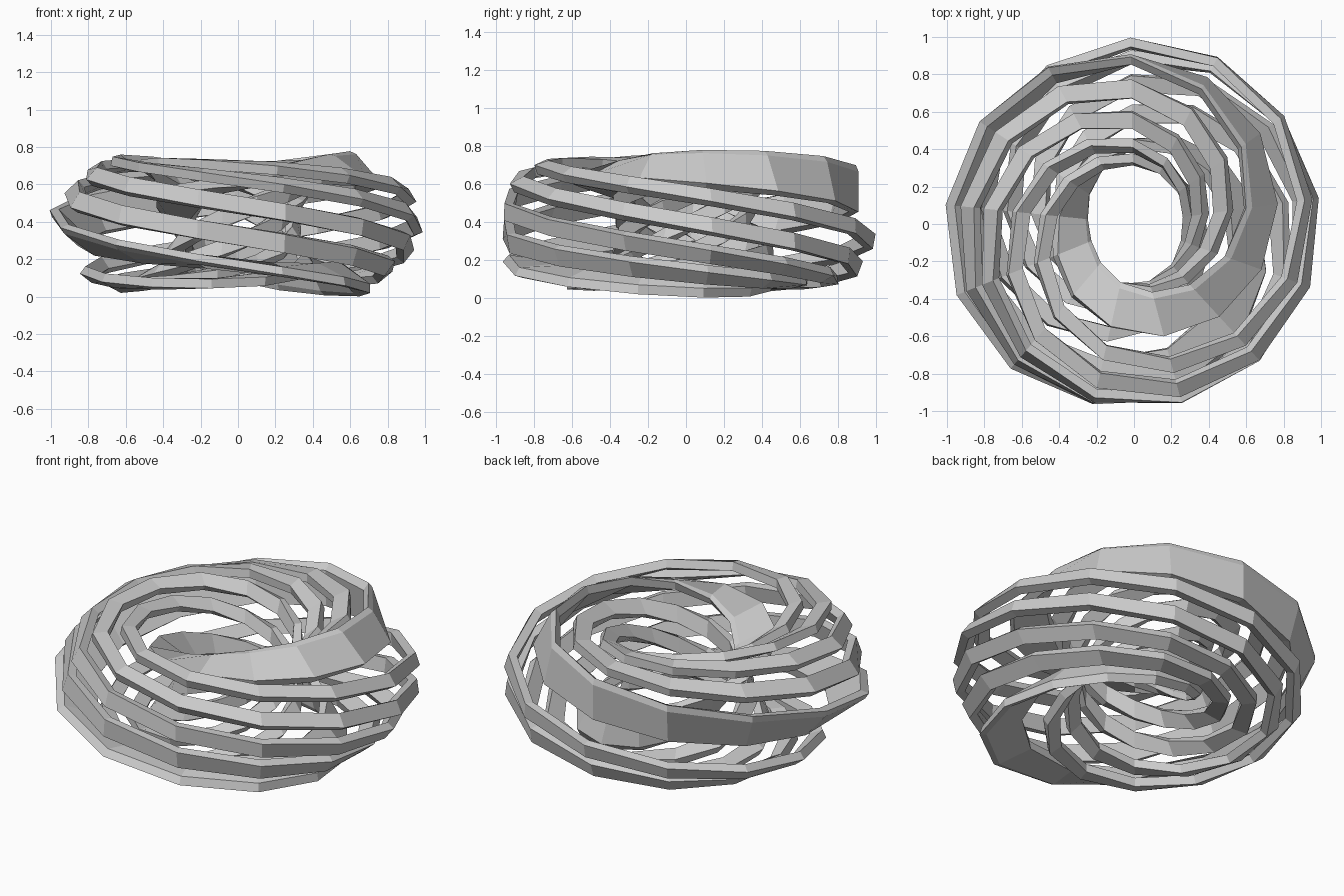
import bpy, bmesh
from math import sin, cos, radians, pi

if "Cube" in bpy.data.objects:
    bpy.data.objects.remove(bpy.data.objects["Cube"])

SEG = 13                 # straight segments per turn
ZC = 0.39                # ring centre height
START = radians(8)


def bar_section(u, v, normal, width, depth):
    """Rectangle whose outer face is centred on (u, v)."""
    a = radians(normal)
    n, t = (cos(a), sin(a)), (-sin(a), cos(a))
    return [(u + n[0] * d + t[0] * w, v + n[1] * d + t[1] * w)
            for d, w in ((0, -width / 2), (0, width / 2),
                         (-depth, width / 2), (-depth, -width / 2))]


def twisted_band(name, section):
    """Band that closes after two turns, with a half twist per turn."""
    bm = bmesh.new()
    rings = []
    for i in range(2 * SEG):
        th = START + 2 * pi * i / SEG
        a = (pi / 2 - th) / 2
        ring = []
        for u, v in section:
            r = 0.63 + 0.025 * sin(th) ** 2 + u * cos(a) - v * sin(a)
            z = ZC + u * sin(a) + v * cos(a)
            ring.append(bm.verts.new((r * cos(th), r * sin(th), z)))
        rings.append(ring)
    n = len(section)
    for i, ring in enumerate(rings):
        nxt = rings[(i + 1) % len(rings)]
        for j in range(n):
            k = (j + 1) % n
            bm.faces.new((ring[j], ring[k], nxt[k], nxt[j]))
    bmesh.ops.recalc_face_normals(bm, faces=bm.faces)
    mesh = bpy.data.meshes.new(name)
    bm.to_mesh(mesh)
    bm.free()
    bpy.context.collection.objects.link(bpy.data.objects.new(name, mesh))


# Broad band with a folded corner edge
twisted_band("wide_band", [(0.25, 0.065), (0.25, 0.275), (0.235, 0.31),
                           (0.195, 0.28), (0.20, 0.065)])

# Slim bars: outer face centre, facing angle, width
for i, (u, v, ang, w) in enumerate([(0.335, -0.09, -10, 0.08),
                                    (0.262, -0.235, -20, 0.085),
                                    (0.105, -0.325, -80, 0.09),
                                    (-0.065, -0.325, -92, 0.10)]):
    twisted_band(f"slim_band_{i + 1}", bar_section(u, v, ang, w, 0.05))
